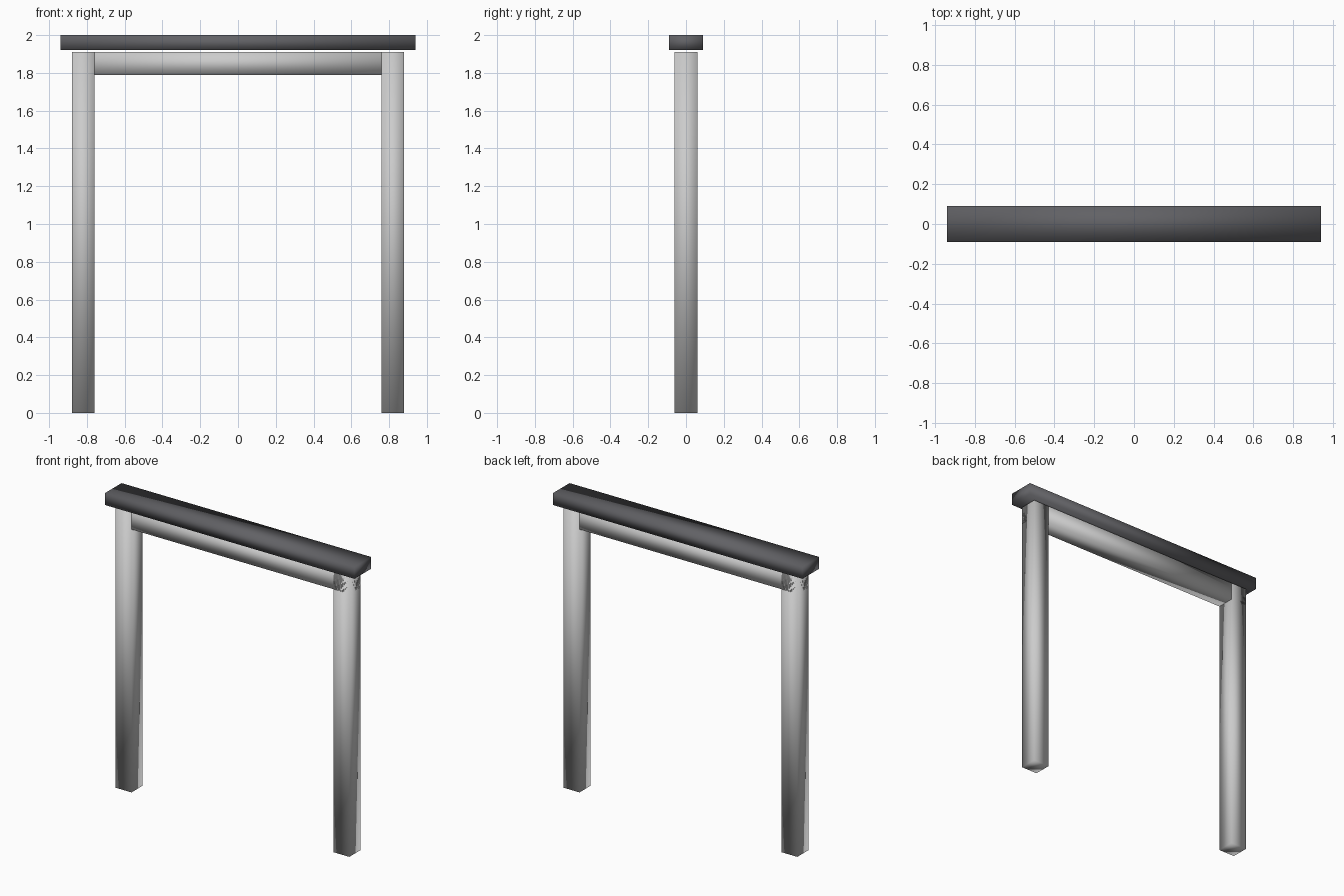
import bpy

if "Cube" in bpy.data.objects:
    bpy.data.objects.remove(bpy.data.objects["Cube"])

dark = bpy.data.materials.new("dark_cap")
dark.diffuse_color = (0.12, 0.12, 0.13, 1)
dark.use_nodes = True
dark.node_tree.nodes["Principled BSDF"].inputs["Base Color"].default_value = dark.diffuse_color


def box(name, x, y, z, material=None):
    """Smooth-shaded box spanning the given (min, max) ranges."""
    centre = [(a + b) / 2 for a, b in (x, y, z)]
    bpy.ops.mesh.primitive_cube_add(size=1, location=centre)
    ob = bpy.context.object
    ob.name = name
    ob.scale = [b - a for a, b in (x, y, z)]
    bpy.ops.object.transform_apply(location=False, rotation=False, scale=True)
    bpy.ops.object.shade_smooth()
    if material:
        ob.data.materials.append(material)
    return ob


# Upright posts
box("left_post", (-0.88, -0.76), (-0.06, 0.06), (0, 1.91))
box("right_post", (0.76, 0.88), (-0.06, 0.06), (0, 1.91))

# Crossbeam running through the post heads
box("crossbeam", (-0.88, 0.88), (-0.06, 0.06), (1.79, 1.91))

# Dark cap floating just above the frame
box("top_cap", (-0.94, 0.94), (-0.09, 0.09), (1.92, 2.0), dark)
